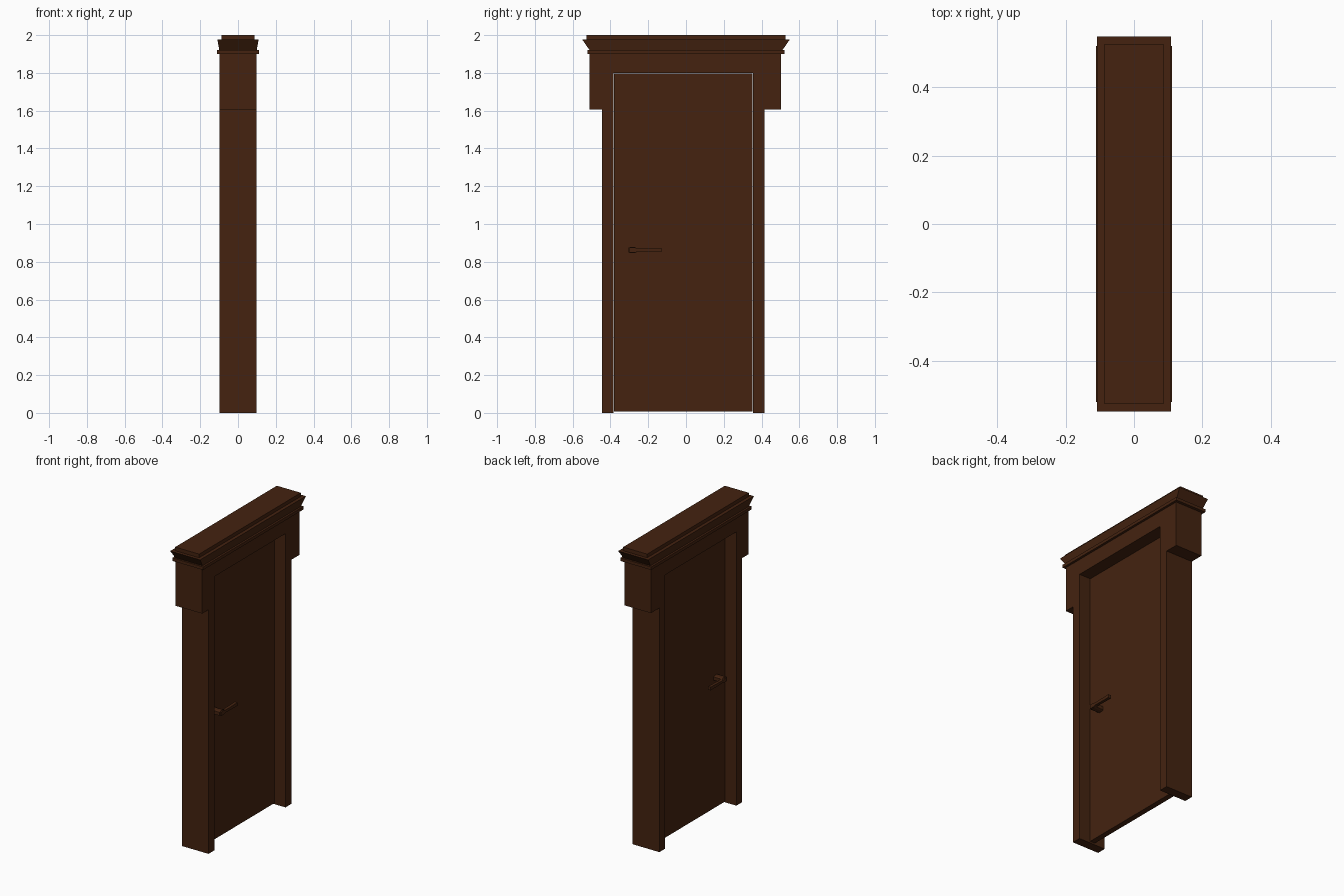
import bpy, bmesh

cube = bpy.data.objects.get("Cube")
if cube:
    bpy.data.objects.remove(cube, do_unlink=True)

wood = bpy.data.materials.new("dark_brown_wood")
wood.use_nodes = True
brown = (0.058, 0.0165, 0.005, 1)
wood.diffuse_color = brown
wood.node_tree.nodes["Principled BSDF"].inputs["Base Color"].default_value = brown


def finish(bm, name):
    bmesh.ops.recalc_face_normals(bm, faces=bm.faces)
    mesh = bpy.data.meshes.new(name)
    bm.to_mesh(mesh)
    bm.free()
    mesh.materials.append(wood)
    obj = bpy.data.objects.new(name, mesh)
    bpy.context.collection.objects.link(obj)
    return obj


def slab(name, y0, y1, z0, z1, x0, x1, flare_x=0, flare_y=0):
    """Box whose top may flare outwards."""
    bm = bmesh.new()
    bmesh.ops.create_cube(bm, size=1)
    for v in bm.verts:
        sx, sy, top = v.co.x * 2, v.co.y * 2, v.co.z > 0
        v.co.x = (x1 if sx > 0 else x0) + sx * flare_x * top
        v.co.y = (y1 if sy > 0 else y0) + sy * flare_y * top
        v.co.z = z1 if top else z0
    return finish(bm, name)


def extrude_x(name, outline, x0, x1):
    """Extrude a (y, z) outline along x."""
    bm = bmesh.new()
    face = bm.faces.new([bm.verts.new((x0, y, z)) for y, z in outline])
    new = bmesh.ops.extrude_face_region(bm, geom=[face])["geom"]
    for v in new:
        if isinstance(v, bmesh.types.BMVert):
            v.co.x = x1
    return finish(bm, name)


# Jambs and the wide header in one outline
D = 0.097
extrude_x("door_frame", [
    (-0.445, 0), (-0.385, 0), (-0.385, 1.8), (0.355, 1.8), (0.355, 0), (0.415, 0),
    (0.415, 1.605), (0.503, 1.605), (0.503, 1.9), (-0.511, 1.9), (-0.511, 1.605),
    (-0.445, 1.605)], -D, D)

# Cornice: band, flared moulding, cap
slab("cornice_band", -0.522, 0.522, 1.9, 1.92, -0.112, 0.112)
slab("cornice_moulding", -0.51, 0.51, 1.92, 1.976, -0.099, 0.099, 0.01, 0.039)
slab("cornice_cap", -0.528, 0.528, 1.976, 2.0, -0.087, 0.087)

# Door leaf with a narrow gap all round
slab("door_leaf", -0.381, 0.351, 0.008, 1.796, -0.018, 0.018)

# Lever handle on each side
for side, label in ((1, "right"), (-1, "left")):
    a, b = sorted((side * 0.017, side * 0.08))
    stem = [(-0.306, 0.851), (-0.295, 0.846), (-0.272, 0.846), (-0.261, 0.851),
            (-0.261, 0.873), (-0.272, 0.878), (-0.295, 0.878), (-0.306, 0.873)]
    extrude_x(label + "_handle_stem", stem, a, b)
    a, b = sorted((side * 0.069, side * 0.088))
    extrude_x(label + "_handle_lever", [
        (-0.3, 0.85), (-0.275, 0.848), (-0.25, 0.854), (-0.131, 0.852),
        (-0.131, 0.874), (-0.25, 0.87), (-0.275, 0.876), (-0.3, 0.874)], a, b)
